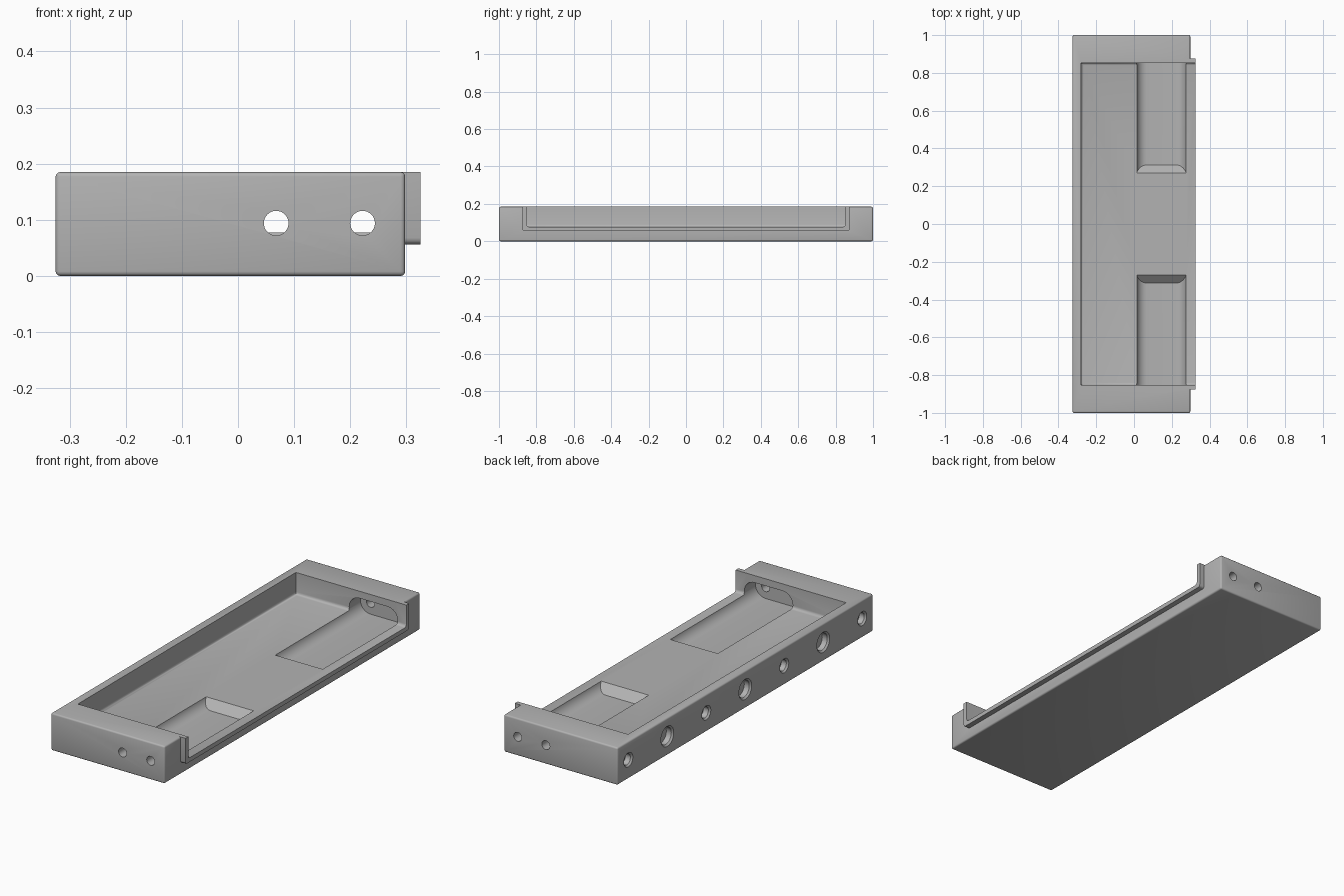
import bpy, bmesh, math
from mathutils import Matrix, Vector

if "Cube" in bpy.data.objects:
    bpy.data.objects.remove(bpy.data.objects["Cube"], do_unlink=True)

grey = bpy.data.materials.new("plain_grey")
grey.use_nodes = True
colour = (0.45, 0.45, 0.45, 1)
grey.diffuse_color = colour
grey.node_tree.nodes["Principled BSDF"].inputs["Base Color"].default_value = colour


def finish(name, bm):
    bmesh.ops.recalc_face_normals(bm, faces=bm.faces)
    mesh = bpy.data.meshes.new(name)
    bm.to_mesh(mesh)
    bm.free()
    mesh.materials.append(grey)
    obj = bpy.data.objects.new(name, mesh)
    bpy.context.collection.objects.link(obj)
    return obj


def block(name, lo, hi, radius=0, segments=3, rule=lambda e: True):
    """Box between two corners, with the edges picked by rule rounded."""
    bm = bmesh.new()
    bmesh.ops.create_cube(bm, size=1)
    lo, hi = Vector(lo), Vector(hi)
    for v in bm.verts:
        v.co = (lo + hi) / 2 + v.co * (hi - lo)
    if radius:
        bmesh.ops.bevel(bm, geom=[e for e in bm.edges if rule(e)], offset=radius,
                        segments=segments, profile=0.5, affect='EDGES')
    return finish(name, bm)


def drill(name, centre, axis, r1, r2, depth):
    """Round cutter centred on a point."""
    bm = bmesh.new()
    turn = Vector(axis).to_track_quat('Z', 'Y').to_matrix().to_4x4()
    bmesh.ops.create_cone(bm, cap_ends=True, segments=32, radius1=r1, radius2=r2,
                          depth=depth, matrix=Matrix.Translation(centre) @ turn)
    return finish(name, bm)


def bore(name, side):
    """Pill-shaped cutter along y with a sloping inner end."""
    bm = bmesh.new()
    z0, r, rings = 0.094, 0.056, []
    outline = []
    for cx, start in ((0.222, -90), (0.068, 90)):
        for i in range(17):
            a = math.radians(start + i * 180 / 16)
            outline.append((cx + r * math.cos(a), z0 + r * math.sin(a)))
    inner = [bm.verts.new((x, side * (0.27 + 1.1 * (0.077 - z)), z)) for x, z in outline]
    outer = [bm.verts.new((x, side * 0.94, z)) for x, z in outline]
    bm.faces.new(inner)
    bm.faces.new(outer)
    for i in range(len(outline)):
        j = (i + 1) % len(outline)
        bm.faces.new((inner[i], inner[j], outer[j], outer[i]))
    return finish(name, bm)


def combine(target, other, operation):
    mod = target.modifiers.new(operation.lower(), 'BOOLEAN')
    mod.object, mod.operation, mod.solver = other, operation, 'EXACT'
    bpy.context.view_layer.objects.active = target
    bpy.ops.object.modifier_apply(modifier=mod.name)
    bpy.data.objects.remove(other, do_unlink=True)


def middle(e):
    return (e.verts[0].co + e.verts[1].co) / 2


# Outer case with softened edges
tray = block("tray_body", (-0.325, -1, 0), (0.298, 1, 0.185), 0.008)

# Projecting U-shaped lip on the open long side
lip = block("side_lip", (0.26, -0.875, 0.056), (0.325, 0.875, 0.185), 0.012, 3,
            lambda e: middle(e).z < 0.06 and abs(middle(e).y) > 0.8)
combine(tray, lip, 'UNION')

# Main pocket, open at the top and on the lip side
pocket = block("pocket_cutter", (-0.28, -0.853, 0.077), (0.5, 0.853, 0.4), 0.013, 3,
               lambda e: middle(e).z < 0.08 and middle(e).x < 0.4)
combine(tray, pocket, 'DIFFERENCE')

# Long recesses running into the end walls, with two through holes each
for side in (-1, 1):
    combine(tray, bore("recess_cutter", side), 'DIFFERENCE')
    for x in (0.068, 0.222):
        hole = drill("end_hole_cutter", (x, side * 0.98, 0.094), (0, 1, 0), 0.022, 0.022, 0.16)
        combine(tray, hole, 'DIFFERENCE')

# Alternating small and large blind holes with countersinks along the closed side
for i in range(-3, 4):
    r = 0.027 if i % 2 else 0.042
    at = i * 0.305
    hole = drill("side_hole_cutter", (-0.325, at, 0.094), (1, 0, 0), r, r, 0.07)
    combine(tray, hole, 'DIFFERENCE')
    sink = drill("countersink_cutter", (-0.325, at, 0.094), (1, 0, 0), r + 0.016, r, 0.016)
    combine(tray, sink, 'DIFFERENCE')

# Smooth the rounded parts and keep the corners crisp
bpy.ops.object.select_all(action='DESELECT')
tray.select_set(True)
bpy.context.view_layer.objects.active = tray
bpy.ops.object.shade_smooth_by_angle(angle=math.radians(32))
